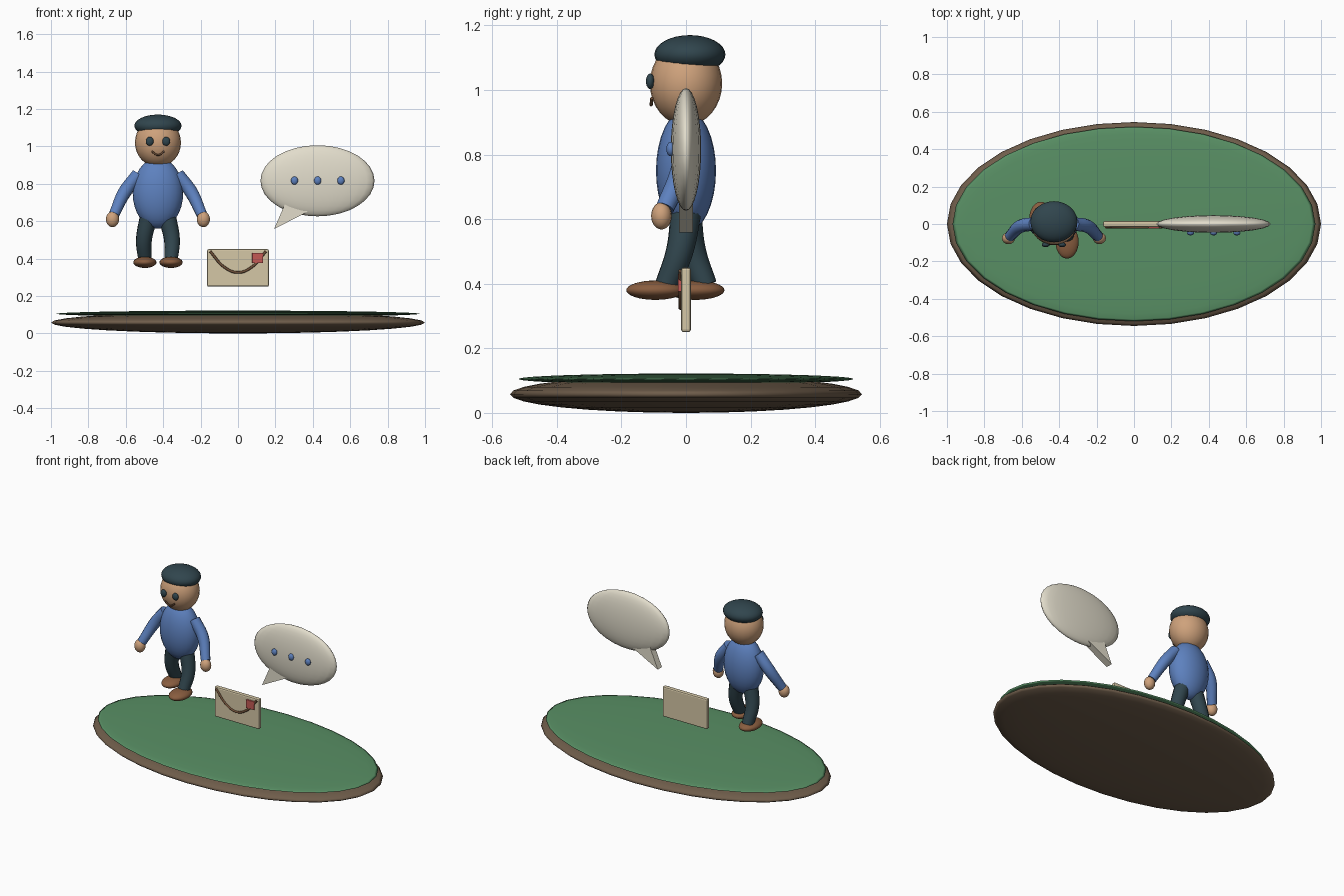
import bpy, bmesh, math
from mathutils import Vector

if "Cube" in bpy.data.objects:
    bpy.data.objects.remove(bpy.data.objects["Cube"])


def material(name, rgb):
    m = bpy.data.materials.new(name)
    m.diffuse_color = (*rgb, 1)
    m.use_nodes = True
    m.node_tree.nodes["Principled BSDF"].inputs["Base Color"].default_value = m.diffuse_color
    return m


SOIL = material("soil", (0.16, 0.11, 0.07))
GRASS = material("grass", (0.10, 0.28, 0.13))
SKIN = material("skin", (0.62, 0.36, 0.20))
BLUE = material("blue", (0.11, 0.22, 0.52))
DARK = material("dark", (0.03, 0.06, 0.075))
SHOE = material("shoe_leather", (0.25, 0.11, 0.05))
LINE = material("line", (0.16, 0.08, 0.04))
PAPER = material("paper", (0.66, 0.57, 0.38))
CREAM = material("cream", (0.76, 0.72, 0.60))
RED = material("red", (0.55, 0.10, 0.09))


def ellipsoid(name, loc, size, mat, seg=24, rings=16):
    bpy.ops.mesh.primitive_uv_sphere_add(segments=seg, ring_count=rings, radius=1, location=loc)
    o = bpy.context.object
    o.name = name
    o.scale = size
    bpy.ops.object.transform_apply(location=False, rotation=False, scale=True)
    bpy.ops.object.shade_smooth()
    o.data.materials.append(mat)
    return o


def tube(name, points, radii, mat, sides=4):
    """Smooth tapered tube through points, turned into a mesh."""
    cu = bpy.data.curves.new(name, 'CURVE')
    cu.dimensions = '3D'
    cu.bevel_depth = 1
    cu.bevel_resolution = sides
    cu.resolution_u = 8
    cu.use_fill_caps = True
    sp = cu.splines.new('BEZIER')
    sp.bezier_points.add(len(points) - 1)
    for bp, p, r in zip(sp.bezier_points, points, radii):
        bp.co = p
        bp.radius = r
        bp.handle_left_type = bp.handle_right_type = 'AUTO'
    o = bpy.data.objects.new(name, cu)
    bpy.context.collection.objects.link(o)
    bpy.ops.object.select_all(action='DESELECT')
    o.select_set(True)
    bpy.context.view_layer.objects.active = o
    bpy.ops.object.convert(target='MESH')
    o = bpy.context.object
    o.name = name
    o.data.materials.append(mat)
    bpy.ops.object.shade_smooth_by_angle(angle=math.radians(50))
    return o


def box(name, loc, size, mat, bevel):
    bpy.ops.mesh.primitive_cube_add(size=1, location=loc)
    o = bpy.context.object
    o.name = name
    o.scale = size
    bpy.ops.object.transform_apply(location=False, rotation=False, scale=True)
    b = o.modifiers.new("bevel", 'BEVEL')
    b.width = bevel
    b.segments = 2
    o.data.materials.append(mat)
    return o


# Ground island
ellipsoid("soil_base", (0, 0, 0.058), (1.0, 0.545, 0.058), SOIL, 32)
ellipsoid("grass_top", (0, 0, 0.105), (0.97, 0.52, 0.017), GRASS, 32)

# Figure: head, hat and torso
CX = -0.428
ellipsoid("torso", (CX, 0, 0.75), (0.135, 0.093, 0.19), BLUE)
ellipsoid("head", (CX, 0, 1.02), (0.123, 0.112, 0.13), SKIN)
ellipsoid("hat", (CX, 0.012, 1.11), (0.126, 0.11, 0.06), DARK)
tube("mouth", [(CX - 0.034, -0.106, 0.974), (CX, -0.108, 0.954), (CX + 0.034, -0.106, 0.974)],
     [0.005] * 3, LINE, 2)

# Paired parts: s = -1 is the rear foot, s = 1 the leading foot
for s, side in ((-1, "left"), (1, "right")):
    ellipsoid(f"{side}_eye", (CX + s * 0.044, -0.111, 1.027), (0.021, 0.013, 0.024), DARK, 16, 10)
    tube(f"{side}_arm",
         [(CX + s * 0.105, 0, 0.85), (CX + s * 0.178, -0.012, 0.755), (CX + s * 0.235, -0.065, 0.635)],
         [0.036, 0.036, 0.029], BLUE)
    ellipsoid(f"{side}_hand", (CX + s * 0.243, -0.076, 0.61), (0.035, 0.032, 0.042), SKIN, 16, 12)
    tube(f"{side}_leg",
         [(CX + s * 0.05, 0, 0.62), (CX + s * 0.075, -s * 0.02, 0.50), (CX + s * 0.07, -s * 0.06, 0.395)],
         [0.048, 0.043, 0.037], DARK)
    ellipsoid(f"{side}_shoe", (CX + s * 0.07, -0.033 - s * 0.062, 0.38), (0.062, 0.09, 0.03), SHOE)

# Envelope with flap line and stamp
box("envelope", (0, 0, 0.35), (0.33, 0.03, 0.20), PAPER, 0.008)
tube("flap_line", [(-0.15, -0.017, 0.44), (-0.07, -0.017, 0.352), (0, -0.017, 0.326),
                   (0.07, -0.017, 0.352), (0.15, -0.017, 0.44)], [0.007] * 5, LINE, 2)
box("stamp", (0.105, -0.018, 0.403), (0.058, 0.014, 0.055), RED, 0.002)

# Speech bubble with dots
ellipsoid("bubble", (0.425, 0, 0.816), (0.305, 0.047, 0.19), CREAM, 24, 16)
for i in range(3):
    ellipsoid(f"bubble_dot_{i + 1}", (0.302 + i * 0.124, -0.048, 0.817), (0.019, 0.013, 0.022), BLUE, 16, 10)

# Bubble tail: extruded triangle
bm = bmesh.new()
face = bm.faces.new([bm.verts.new((x, -0.022, z)) for x, z in ((0.193, 0.558), (0.41, 0.67), (0.25, 0.69))])
ext = bmesh.ops.extrude_face_region(bm, geom=[face])
bmesh.ops.translate(bm, vec=Vector((0, 0.044, 0)),
                    verts=[v for v in ext["geom"] if isinstance(v, bmesh.types.BMVert)])
bmesh.ops.recalc_face_normals(bm, faces=bm.faces)
me = bpy.data.meshes.new("bubble_tail")
bm.to_mesh(me)
bm.free()
me.materials.append(CREAM)
bpy.context.collection.objects.link(bpy.data.objects.new("bubble_tail", me))
